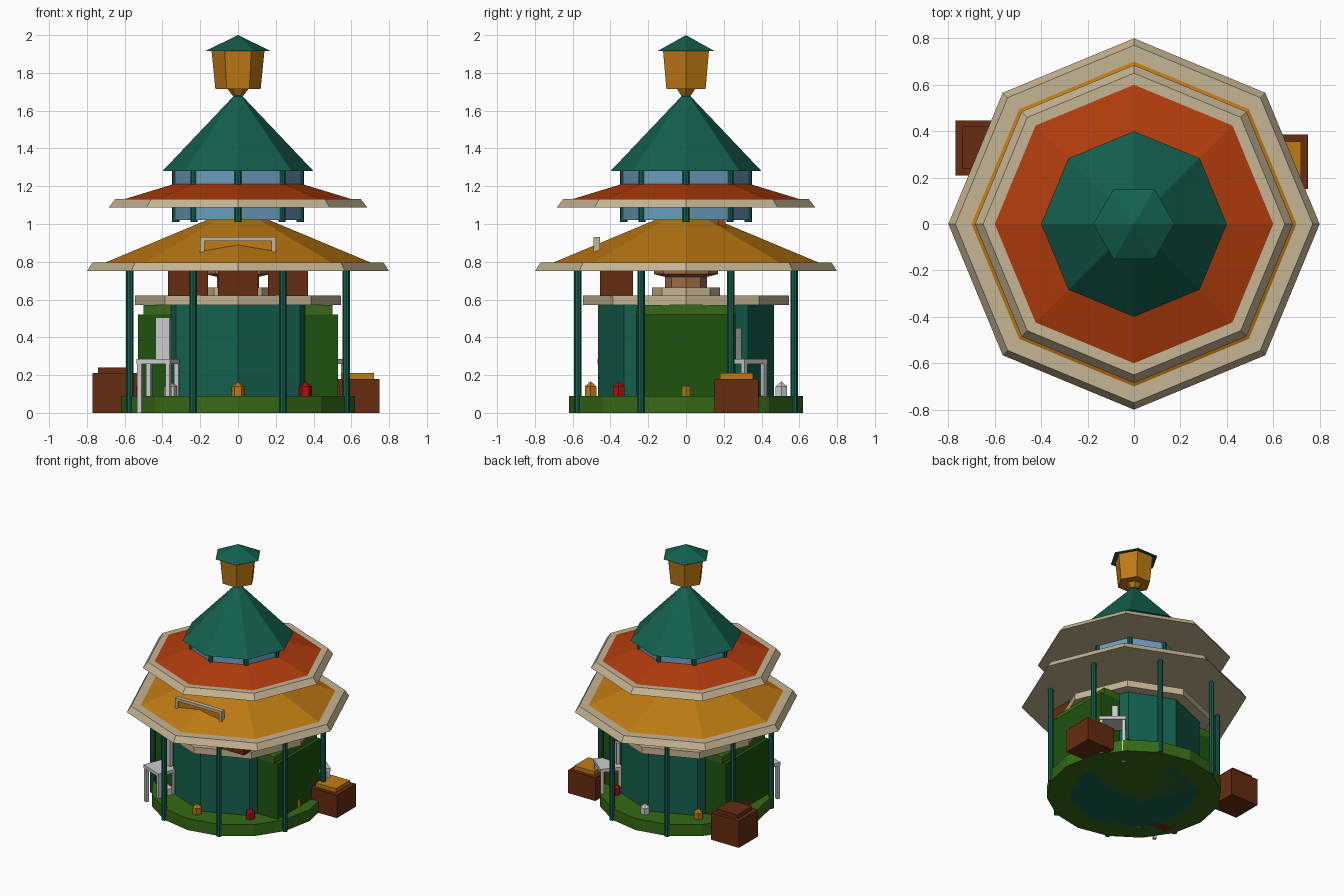
import bpy, bmesh
from math import cos, sin, pi, radians
from mathutils import Matrix, Vector

if "Cube" in bpy.data.objects:
    bpy.data.objects.remove(bpy.data.objects["Cube"])

def mat(name, hexcol):
    m = bpy.data.materials.new(name)
    rgb = [int(hexcol[i:i + 2], 16) / 255 for i in (0, 2, 4)]
    m.diffuse_color = [c ** 2.2 for c in rgb] + [1]
    m.use_nodes = True
    m.node_tree.nodes["Principled BSDF"].inputs["Base Color"].default_value = m.diffuse_color
    return m

TEAL = mat("teal", "1A6050")
GOLD = mat("gold", "BE7A1A")
RUST = mat("rust", "B03E14")
CREAM = mat("cream", "C4B391")
BROWN = mat("brown", "663018")
CLAY = mat("clay", "A06A48")
GRASS = mat("grass", "39691C")
HEDGE = mat("hedge", "235416")
GLASS = mat("glass", "6A9CBC")
RED = mat("red", "A81818")
WHITE = mat("white", "D0D0D0")

def finish(name, bm, m):
    bmesh.ops.recalc_face_normals(bm, faces=bm.faces)
    me = bpy.data.meshes.new(name)
    bm.to_mesh(me)
    bm.free()
    me.materials.append(m)
    ob = bpy.data.objects.new(name, me)
    bpy.context.collection.objects.link(ob)
    return ob

def lathe(name, profile, sides, m, at=(0, 0)):
    """Closed faceted solid from (radius, z) points; a vertex lies on +x."""
    bm = bmesh.new()
    rings = []
    for r, z in profile:
        if r == 0:
            rings.append([bm.verts.new((at[0], at[1], z))])
        else:
            rings.append([bm.verts.new((at[0] + r * cos(2 * pi * i / sides),
                                        at[1] + r * sin(2 * pi * i / sides), z))
                          for i in range(sides)])
    for a, b in zip(rings, rings[1:]):
        for i in range(sides):
            j = (i + 1) % sides
            if len(b) == 1:
                bm.faces.new((a[i], a[j], b[0]))
            else:
                bm.faces.new((a[i], a[j], b[j], b[i]))
    for ring in (rings[0], rings[-1]):
        if len(ring) > 2:
            bm.faces.new(ring)
    return finish(name, bm, m)

def box(name, lo, hi, m, yaw=0, origin=(0, 0)):
    """Box between two corners, optionally turned and moved to an origin."""
    lo, hi = Vector(lo), Vector(hi)
    bm = bmesh.new()
    bmesh.ops.create_cube(bm, size=1)
    bm.transform(Matrix.Translation((origin[0], origin[1], 0)) @ Matrix.Rotation(yaw, 4, 'Z')
                 @ Matrix.Translation((lo + hi) / 2) @ Matrix.Diagonal((*(hi - lo), 1)))
    return finish(name, bm, m)

# Ground base and main hall
lathe("base", [(0.62, 0), (0.62, 0.09)], 16, GRASS)
box("floor_plinth", (-0.52, -0.265, 0), (0.52, 0.265, 0.08), BROWN)
lathe("hall_wall", [(0.465, 0), (0.465, 0.575)], 8, TEAL)
box("side_wing", (-0.53, -0.265, 0.05), (0.53, 0.265, 0.52), HEDGE)
box("side_wing_cap", (-0.5, -0.265, 0.52), (0.5, 0.265, 0.57), GRASS)
lathe("cornice", [(0.545, 0.57), (0.545, 0.622)], 8, CREAM)

# Veranda posts
for i in range(8):
    a = radians(22.5 + 45 * i)
    lathe(f"veranda_post_{i}", [(0.019, 0), (0.019, 0.76)], 8, TEAL,
          (0.62 * cos(a), 0.62 * sin(a)))

# Loft crates and central pedestal under the lower roof
for i, x in enumerate((-0.265, 0, 0.265)):
    box(f"loft_crate_{i}", (x - 0.105, -0.455, 0.62), (x + 0.105, -0.28, 0.75), BROWN)
lathe("pedestal_base", [(0.18, 0.622), (0.18, 0.665)], 8, CREAM)
lathe("pedestal", [(0.11, 0.665), (0.11, 0.72), (0.17, 0.735), (0.17, 0.755)], 8, CLAY)

# Lower and upper roofs, each with a solid eave
lathe("lower_eave", [(0.80, 0.75), (0.77, 0.797)], 8, CREAM)
lathe("lower_roof", [(0.70, 0.797), (0, 1.09)], 8, GOLD)
lathe("clerestory", [(0.34, 1.02), (0.34, 1.282)], 8, GLASS)
lathe("upper_eave", [(0.685, 1.087), (0.65, 1.132)], 8, CREAM)
lathe("upper_roof", [(0.60, 1.132), (0, 1.315)], 8, RUST)
for i in range(8):
    a = radians(45 * i)
    lathe(f"clerestory_post_{i}", [(0.019, 1.01), (0.019, 1.282)], 8, TEAL,
          (0.33 * cos(a), 0.33 * sin(a)))
lathe("spire_roof", [(0.40, 1.28), (0.025, 1.675), (0.025, 1.69)], 8, TEAL)
box("vent_block", (0.08, 0.17, 0.96), (0.12, 0.21, 1.02), RUST)

# Top lantern
lathe("lantern_neck", [(0.03, 1.68), (0.055, 1.715)], 6, GOLD)
lathe("lantern_body", [(0.12, 1.715), (0.14, 1.915)], 6, GOLD)
lathe("lantern_cap", [(0.175, 1.915), (0, 2.0)], 6, TEAL)

# Blank sign board on the lower roof
box("sign_panel", (-0.19, -0.48, 0.82), (0.19, -0.46, 0.92), GOLD)
box("sign_top", (-0.2, -0.49, 0.91), (0.2, -0.455, 0.932), CREAM)
box("sign_bottom", (-0.2, -0.49, 0.82), (0.2, -0.455, 0.845), CREAM)
for s in (-1, 1):
    box("sign_end", (s * 0.19 - 0.012, -0.49, 0.82), (s * 0.19 + 0.012, -0.455, 0.932), CREAM)

# Storage chests at the sides
box("left_chest", (-0.77, 0.21, 0), (-0.53, 0.445, 0.21), BROWN)
box("left_chest_lid", (-0.74, 0.24, 0.21), (-0.56, 0.42, 0.24), BROWN)
box("right_chest", (0.515, 0.15, 0), (0.75, 0.385, 0.18), BROWN)
box("right_chest_lid", (0.545, 0.18, 0.18), (0.72, 0.355, 0.21), GOLD)

# Chairs
def chair(tag, origin, yaw, top):
    box(tag + "_seat", (-0.095, -0.08, 0.26), (0.095, 0.08, 0.285), WHITE, yaw, origin)
    box(tag + "_back", (-0.04, 0.055, 0.285), (0.04, 0.08, top), WHITE, yaw, origin)
    for x in (-0.08, 0.08):
        for y in (-0.065, 0.065):
            box(tag + "_leg", (x - 0.012, y - 0.012, 0.0), (x + 0.012, y + 0.012, 0.26),
                WHITE, yaw, origin)

chair("front_chair", (-0.42, -0.36), radians(-21), 0.505)
chair("rear_chair", (0.46, 0.31), radians(140), 0.45)

# Ring of small ground lanterns
for i in range(8):
    a = radians(45 * i)
    lathe(f"ground_lantern_{i}", [(0.035, 0.09), (0.035, 0.14), (0, 0.167)], 6,
          (GOLD, RED, WHITE)[i % 3], (0.505 * cos(a), 0.505 * sin(a)))
